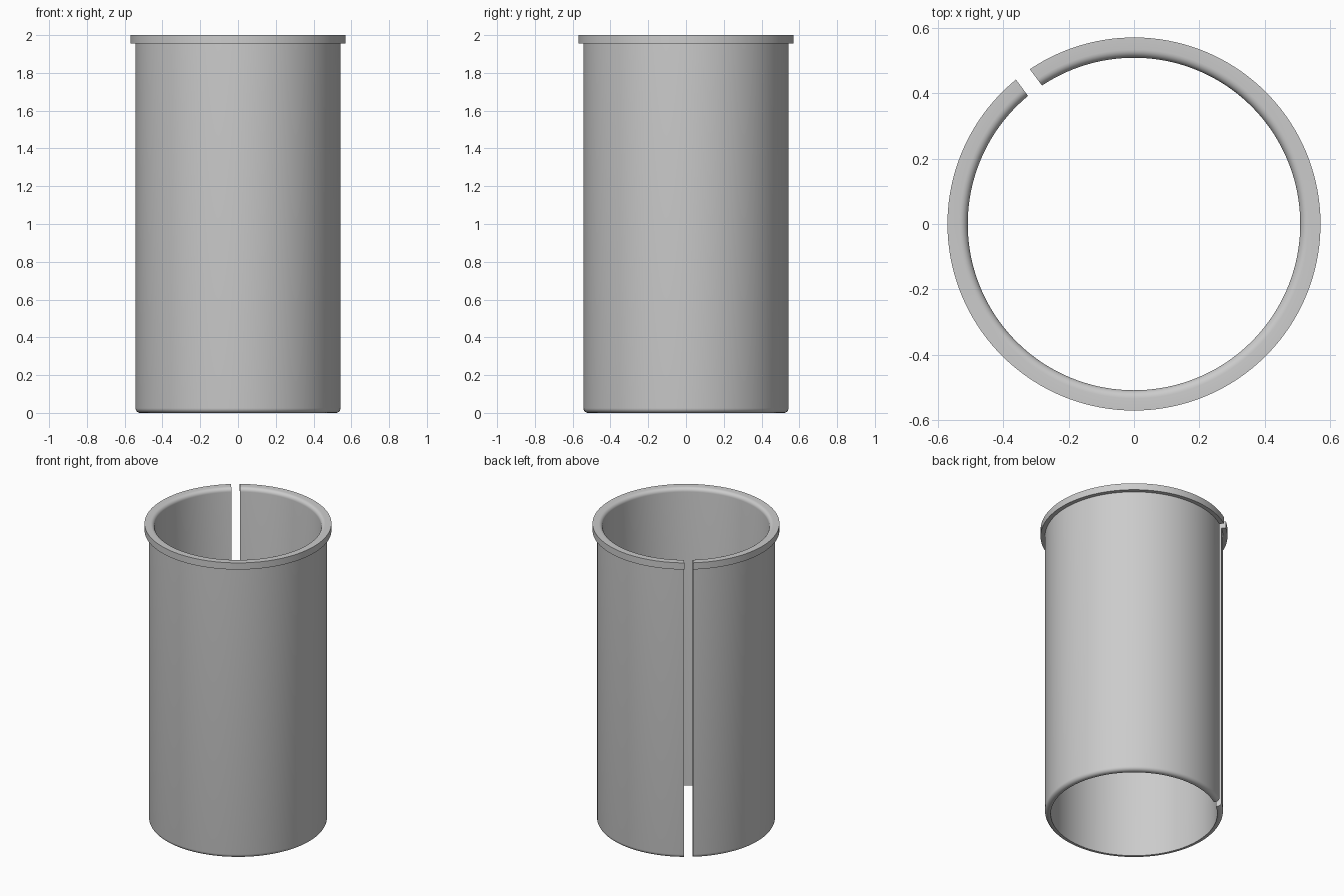
import bpy
import bmesh
from math import sin, cos, asin, pi, radians

cube = bpy.data.objects.get("Cube")
if cube:
    bpy.data.objects.remove(cube, do_unlink=True)

# Main dimensions
INNER, BODY, FLANGE = 0.508, 0.543, 0.57
HEIGHT, FLANGE_Z = 2.0, 1.955
FILLET = 0.025
SLIT_HALF, SLIT_ANGLE = 0.0265, radians(126.6)
SEGMENTS, ARC_STEPS = 144, 6


def arc(cx, cz, start, end):
    """Fillet points (r, z) from start to end degrees."""
    angles = [radians(start + (end - start) * i / ARC_STEPS) for i in range(ARC_STEPS + 1)]
    return [(cx + FILLET * cos(a), cz + FILLET * sin(a)) for a in angles]


# Wall section: rounded bottom outer edge, flange, rounded mouth
profile = [(INNER, 0)]
profile += arc(BODY - FILLET, FILLET, -90, 0)
profile += [(BODY, FLANGE_Z), (FLANGE, FLANGE_Z), (FLANGE, HEIGHT)]
profile += arc(INNER + FILLET, HEIGHT - FILLET, 90, 180)

# Sweep around the axis, leaving a parallel-sided slit
bm = bmesh.new()
rings = []
for i in range(SEGMENTS + 1):
    ring = []
    for r, z in profile:
        gap = asin(SLIT_HALF / r)
        a = SLIT_ANGLE + gap + (2 * pi - 2 * gap) * i / SEGMENTS
        ring.append(bm.verts.new((r * cos(a), r * sin(a), z)))
    rings.append(ring)
n = len(profile)
for a, b in zip(rings, rings[1:]):
    for j in range(n):
        k = (j + 1) % n
        bm.faces.new((a[j], b[j], b[k], a[k]))

# Slit walls
bm.faces.new(rings[0])
bm.faces.new(rings[-1][::-1])
bmesh.ops.recalc_face_normals(bm, faces=bm.faces[:])

mesh = bpy.data.meshes.new("split_sleeve")
bm.to_mesh(mesh)
bm.free()
sleeve = bpy.data.objects.new("split_sleeve", mesh)
bpy.context.collection.objects.link(sleeve)

# Plain grey material
grey = bpy.data.materials.new("light_grey")
grey.use_nodes = True
colour = (0.6, 0.6, 0.6, 1)
grey.diffuse_color = colour
grey.node_tree.nodes["Principled BSDF"].inputs["Base Color"].default_value = colour
mesh.materials.append(grey)

# Smooth walls, crisp rims
bpy.ops.object.select_all(action="DESELECT")
sleeve.select_set(True)
bpy.context.view_layer.objects.active = sleeve
bpy.ops.object.shade_smooth_by_angle(angle=radians(30))
